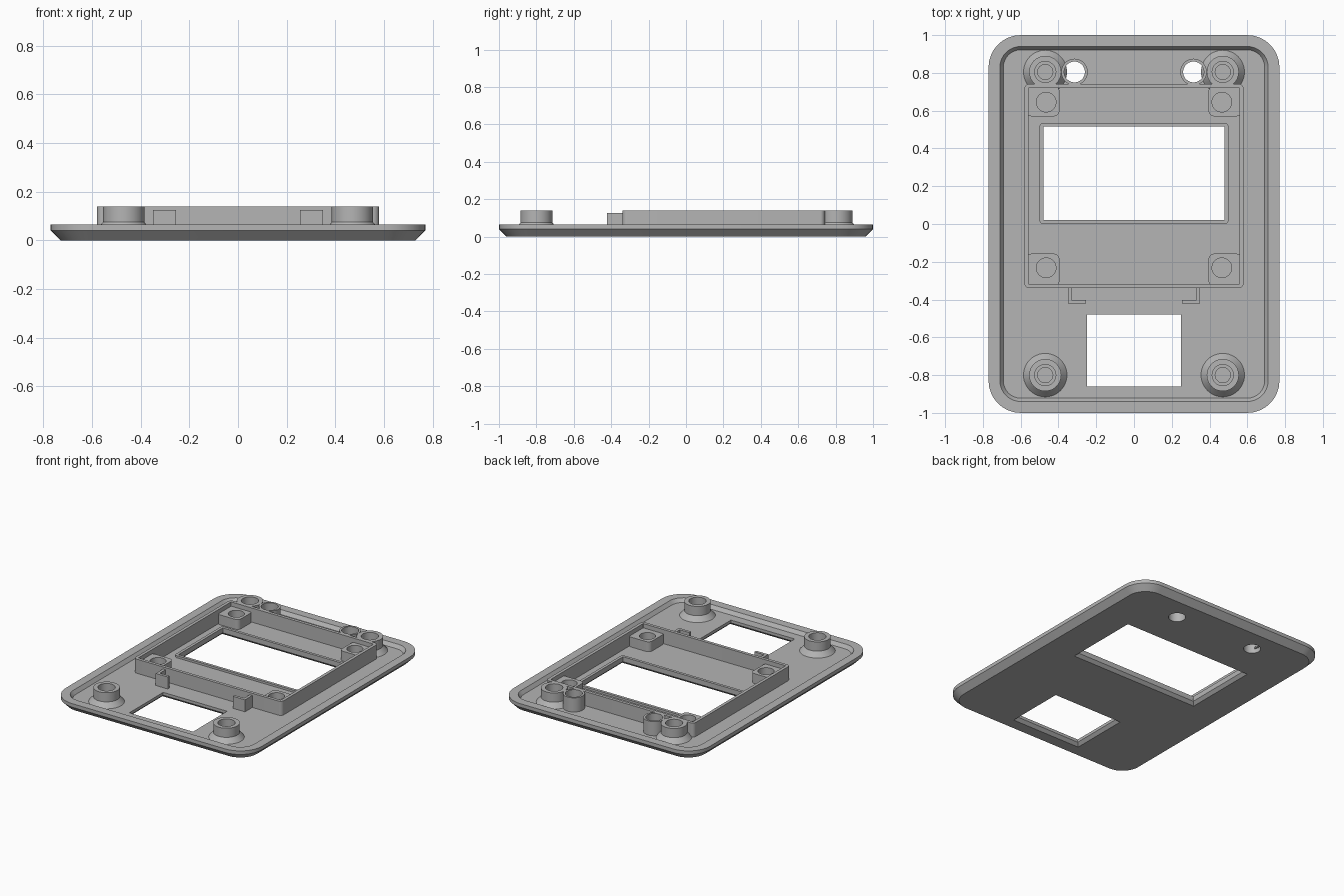
import bpy
import bmesh
from math import cos, sin, pi

cube = bpy.data.objects.get("Cube")
if cube:
    bpy.data.objects.remove(cube)

GREY = (0.46, 0.46, 0.46, 1)
mat = bpy.data.materials.new("matte grey")
mat.use_nodes = True
mat.diffuse_color = GREY
bsdf = mat.node_tree.nodes["Principled BSDF"]
bsdf.inputs["Base Color"].default_value = GREY
bsdf.inputs["Roughness"].default_value = 0.7

FLOOR, RIM, TOP = 0.04, 0.065, 0.14
SINK = FLOOR - 0.01      # parts are rooted slightly into the floor


def rect(x0, x1, y0, y1, z, r=0.0, n=8):
    """Ring of points around a rounded (or sharp) rectangle."""
    steps = n if r else 0
    corners = [(x1 - r, y1 - r), (x0 + r, y1 - r), (x0 + r, y0 + r), (x1 - r, y0 + r)]
    ring = []
    for q, (cx, cy) in enumerate(corners):
        for i in range(steps + 1):
            a = (q + (i / steps if steps else 0)) * pi / 2
            ring.append((cx + r * cos(a), cy + r * sin(a), z))
    return ring


def circle(x, y, r, z, n=48):
    return [(x + r * cos(2 * pi * i / n), y + r * sin(2 * pi * i / n), z) for i in range(n)]


def loft(name, rings, hollow=False):
    """Skin a stack of rings; hollow joins last to first, otherwise ends are capped."""
    bm = bmesh.new()
    loops = [[bm.verts.new(p) for p in ring] for ring in rings]
    pairs = list(zip(loops, loops[1:]))
    if hollow:
        pairs.append((loops[-1], loops[0]))
    else:
        bm.faces.new(loops[0])
        bm.faces.new(loops[-1])
    for a, b in pairs:
        for i in range(len(a)):
            j = (i + 1) % len(a)
            bm.faces.new((a[i], a[j], b[j], b[i]))
    bmesh.ops.recalc_face_normals(bm, faces=bm.faces)
    mesh = bpy.data.meshes.new(name)
    bm.to_mesh(mesh)
    bm.free()
    mesh.materials.append(mat)
    obj = bpy.data.objects.new(name, mesh)
    bpy.context.collection.objects.link(obj)
    return obj


def activate(obj):
    bpy.ops.object.select_all(action='DESELECT')
    obj.select_set(True)
    bpy.context.view_layer.objects.active = obj


def cut(obj, cutter):
    """Subtract the cutter and discard it."""
    mod = obj.modifiers.new("cut", 'BOOLEAN')
    mod.operation, mod.solver, mod.object = 'DIFFERENCE', 'EXACT', cutter
    activate(obj)
    bpy.ops.object.modifier_apply(modifier=mod.name)
    bpy.data.objects.remove(cutter)


def inset_rect(box, d, z, r=0.0):
    x0, x1, y0, y1 = box
    return rect(x0 + d, x1 - d, y0 + d, y1 - d, z, r)


parts = []

# Base plate: bevelled underside, raised rim and sunken floor
OUTER = (-0.77, 0.77, -1, 1)
plate = loft("base_plate", [
    inset_rect(OUTER, 0.04, 0, 0.13),
    inset_rect(OUTER, 0, 0.04, 0.17),
    inset_rect(OUTER, 0, RIM, 0.17),
    inset_rect(OUTER, 0.06, RIM, 0.11),
    inset_rect(OUTER, 0.078, FLOOR, 0.092),
])
parts.append(plate)

# Openings, flared towards the underside
WINDOW = (-0.48, 0.48, 0.02, 0.515)
SLOT = (-0.25, 0.25, -0.86, -0.48)
for box in (WINDOW, SLOT):
    cut(plate, loft("opening_cutter", [
        inset_rect(box, -0.03, -0.01),
        inset_rect(box, 0, 0.02),
        inset_rect(box, 0, 0.1),
    ]))

# Low lip around the window
parts.append(loft("window_lip", [
    inset_rect(WINDOW, -0.02, SINK, 0.02),
    inset_rect(WINDOW, -0.02, FLOOR + 0.015, 0.02),
    rect(*WINDOW, FLOOR + 0.015, 0.0005),
    rect(*WINDOW, SINK, 0.0005),
], hollow=True))

# Tall frame around the window
FRAME = (-0.58, 0.58, -0.34, 0.742)
parts.append(loft("display_frame", [
    inset_rect(FRAME, 0, SINK, 0.025),
    inset_rect(FRAME, 0, TOP, 0.025),
    inset_rect(FRAME, 0.022, TOP, 0.003),
    inset_rect(FRAME, 0.022, SINK, 0.003),
], hollow=True))

for side, s in (("left", 1), ("right", -1)):
    # Screw posts with conical feet and stepped blind holes
    for end, y in (("front", -0.8), ("back", 0.805)):
        profile = [(0.115, SINK), (0.115, FLOOR), (0.085, 0.075), (0.085, TOP),
                   (0.056, TOP), (0.056, 0.07), (0.04, 0.07), (0.04, FLOOR)]
        parts.append(loft(f"{end}_{side}_screw_post",
                          [circle(s * 0.47, y, r, z) for r, z in profile]))

    # Light tubes running through the plate
    x, y = s * 0.315, 0.805
    cut(plate, loft("tube_cutter", [circle(x, y, 0.055, -0.1), circle(x, y, 0.055, 0.2)]))
    tube = [(0.07, SINK), (0.07, TOP), (0.055, TOP), (0.055, SINK)]
    parts.append(loft(f"{side}_light_tube", [circle(x, y, r, z) for r, z in tube], hollow=True))

    # Mounting pads in the frame corners
    xs = sorted((s * 0.57, s * 0.395))
    for end, y0, y1, hy in (("front", -0.33, -0.157, -0.232), ("back", 0.57, 0.732, 0.645)):
        pad = loft(f"{end}_{side}_mounting_pad",
                   [rect(*xs, y0, y1, z, 0.03) for z in (SINK, 0.11)])
        cut(pad, loft("pad_cutter", [circle(s * 0.465, hy, 0.052, z) for z in (0.05, 0.2)]))
        parts.append(pad)

    # Hooked clips in front of the frame
    for name, xa, xb, ya, yb in (("arm", 0.33, 0.35, -0.422, -0.335),
                                 ("hook", 0.255, 0.34, -0.422, -0.402)):
        xs = sorted((s * xa, s * xb))
        parts.append(loft(f"{side}_clip_{name}",
                          [rect(*xs, ya, yb, z) for z in (SINK, 0.125)]))

# Smooth round walls, keep hard edges
for obj in parts:
    activate(obj)
    bpy.ops.object.shade_smooth_by_angle(angle=pi / 6)
